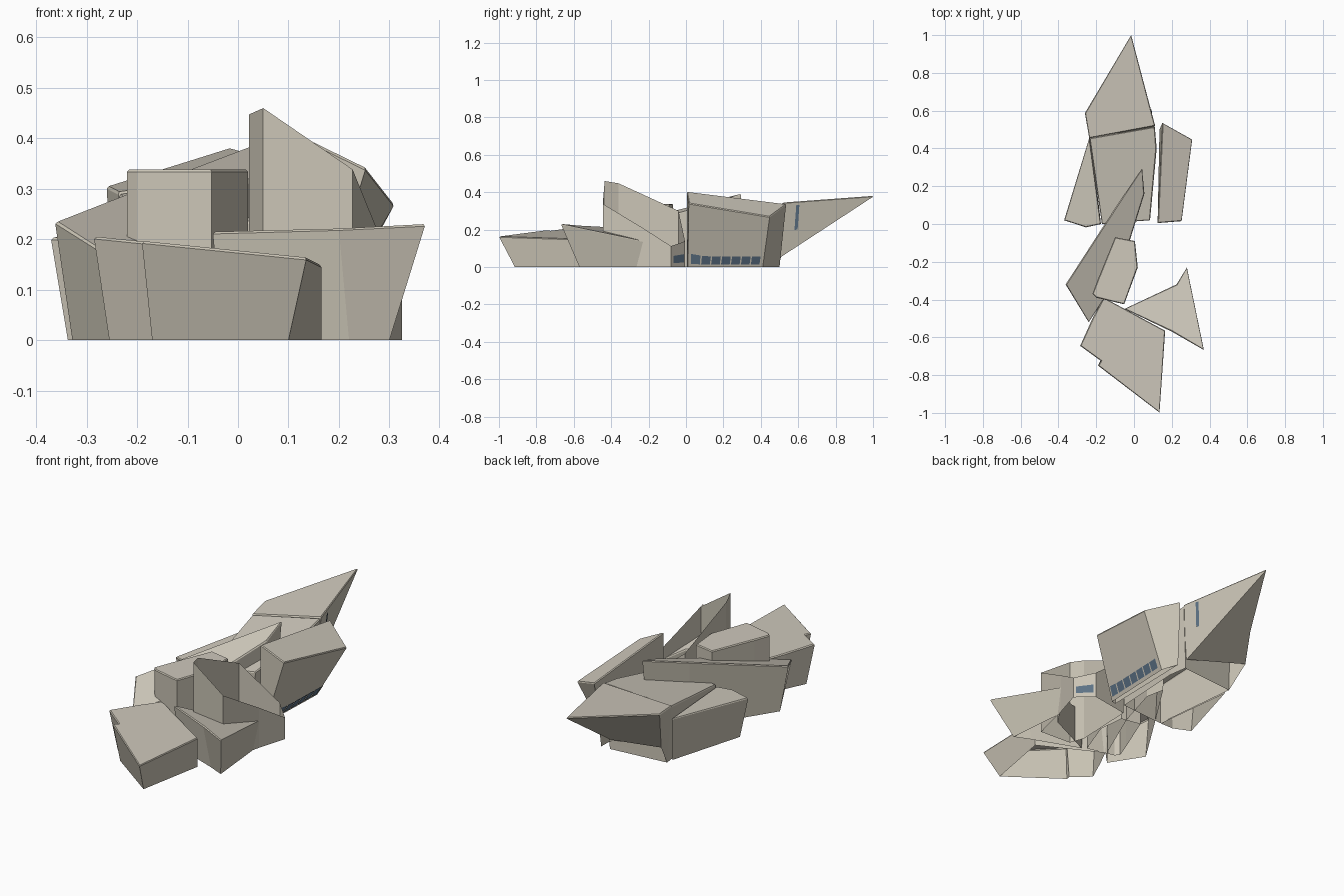
import bpy
import bmesh
from mathutils import Vector

cube = bpy.data.objects.get("Cube")
if cube:
    bpy.data.objects.remove(cube, do_unlink=True)


def make_material(name, colour):
    mat = bpy.data.materials.new(name)
    mat.use_nodes = True
    mat.diffuse_color = (*colour, 1)
    mat.node_tree.nodes["Principled BSDF"].inputs["Base Color"].default_value = (*colour, 1)
    return mat


STONE = make_material("warm stone", (0.6, 0.56, 0.47))
ROOF = make_material("pale stone roof", (0.62, 0.58, 0.5))
GLASS = make_material("blue glass", (0.11, 0.17, 0.24))
RIM = 0.005


def finish(name, bm, materials):
    mesh = bpy.data.meshes.new(name)
    bm.to_mesh(mesh)
    bm.free()
    for mat in materials:
        mesh.materials.append(mat)
    obj = bpy.data.objects.new(name, mesh)
    bpy.context.collection.objects.link(obj)


def mass(name, plane, outline, base=None, roofed=True):
    """Leaning walls from a base outline up to a tilted roof plane, open below."""
    height, slope_x, slope_y = plane
    if roofed:
        height -= RIM
    top = [Vector((x, y, height + slope_x * x + slope_y * y)) for x, y in outline]
    foot = [Vector((*p, 0)) if len(p) == 2 else Vector(p) for p in base or outline]
    bm = bmesh.new()
    upper = [bm.verts.new(p) for p in top]
    lower = [bm.verts.new(p) for p in foot]
    n = len(top)
    for i in range(n):
        j = (i + 1) % n
        bm.faces.new((lower[i], lower[j], upper[j], upper[i]))
    if roofed:
        # roof with a thin chamfered rim
        roof = bm.faces.new(upper)
        bm.normal_update()
        bmesh.ops.inset_individual(bm, faces=[roof], thickness=RIM, depth=RIM)
        roof.material_index = 1
    finish(name, bm, [STONE, ROOF])
    return foot, top


def window(name, shell, wall, u_range, v_range):
    """Flat pane laid just outside one wall of a mass."""
    foot, top = shell
    j = (wall + 1) % len(top)
    f0, f1, t0, t1 = foot[wall], foot[j], top[wall], top[j]

    def at(u, v):
        # follow the two triangles of the twisted wall
        if u >= v:
            return f0 + (f1 - f0) * u + (t1 - f1) * v
        return f0 + (t0 - f0) * v + (t1 - t0) * u

    (u0, u1), (v0, v1) = u_range, v_range
    corners = [at(u0, v0), at(u1, v0), at(u1, v1), at(u0, v1)]
    normal = (corners[2] - corners[0]).cross(corners[3] - corners[1]).normalized()
    bm = bmesh.new()
    bm.faces.new([bm.verts.new(p + normal * 0.004) for p in corners])
    finish(name, bm, [GLASS])


# Front blocks
mass("front_block", (0.155, -0.12, -0.025),
     [(.135, -.998), (.165, -.565), (-.16, -.39), (-.22, -.5), (-.285, -.645), (-.175, -.725), (-.19, -.75)],
     [(.1, -.915), (.165, -.565), (-.15, -.4), (-.2, -.5), (-.255, -.62), (-.168, -.7), (-.17, -.72)])
mass("front_wedge", (0.11, -0.08, -0.225),
     [(-.05, -.45), (.2, -.57), (.37, -.667), (.28, -.23), (.225, -.32)],
     [(-.03, -.44), (.22, -.535), (.3, -.57), (.27, -.25), (.225, -.32)])

# Open tower with a sloping rim
tower = mass("open_tower", (0.308, -0.71, -0.43),
             [(.035, -.04), (.022, -.36), (.05, -.435), (.227, -.445), (.28, -.23), (.325, -.08), (.243, -.005)],
             roofed=False)
window("tower_window", tower, 5, (0.12, 0.9), (0.17, 0.5))

# Centre blocks
mass("centre_block", (0.338, 0, 0),
     [(-.1, -.07), (-.19, -.29), (-.22, -.37), (-.2, -.39), (-.052, -.425), (.02, -.23), (.005, -.09)])
mass("long_spine", (0.301, -0.103, 0.321),
     [(-.362, -.32), (-.24, -.52), (-.16, -.4), (-.02, -.08), (.055, .16), (.043, .295), (-.09, .1)],
     [(-.328, -.3), (-.22, -.47), (-.15, -.38), (-.02, -.08), (.05, .16), (.03, .26), (-.08, .09)])

# Side wing with a row of low windows
wing = mass("side_wing", (0.464, -0.48, -0.103),
            [(.125, .005), (.252, .015), (.308, .447), (.15, .535)],
            [(.125, .005), (.15, .01), (.165, .41), (.135, .5)])
PANES = 7
for k in range(PANES):
    u = 0.04 + k * 0.93 / PANES
    window(f"wing_window_{k + 1}", wing, 1, (u, u + 0.115), (0.06, 0.22))

# Main hall, with its overhanging rear prow and lower annex
mass("main_hall", (0.23, 0.115, 0.19),
     [(-.17, 0), (.085, .02), (.12, .4), (.11, .515), (-.235, .455)],
     [(-.17, 0), (.08, .02), (.1, .4), (.085, .5), (-.22, .47)])
prow = mass("rear_prow", (0.275, 0.129, 0.1075),
            [(.112, .52), (-.015, 1), (-.26, .587), (-.237, .455)],
            [(.08, .495), (.08, .502, .05), (-.25, .56, .12), (-.22, .47)])
window("prow_slot_window", prow, 0, (0.145, 0.18), (0.57, 0.96))
mass("hall_annex", (0.202, 0, 0.05),
     [(-.37, .02), (-.255, -.018), (-.175, 0), (-.237, .455)],
     [(-.337, .04), (-.25, 0), (-.175, 0), (-.225, .43)])
